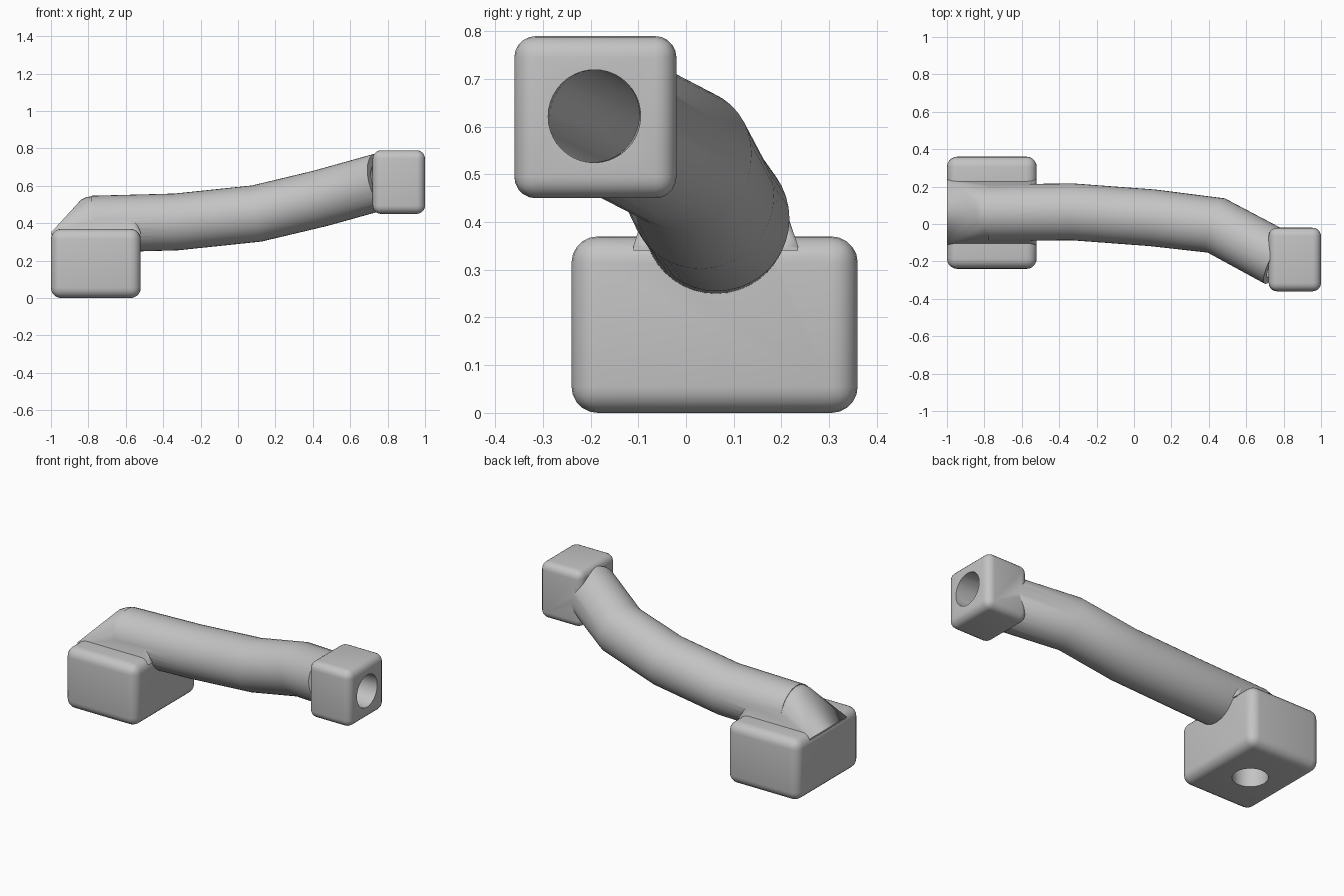
import bpy, bmesh, math
from mathutils import Vector

if "Cube" in bpy.data.objects:
    bpy.data.objects.remove(bpy.data.objects["Cube"])

grey = bpy.data.materials.new("light grey")
grey.use_nodes = True
COLOUR = (0.55, 0.55, 0.55, 1)
grey.diffuse_color = COLOUR
grey.node_tree.nodes["Principled BSDF"].inputs["Base Color"].default_value = COLOUR


def finish(name, bm):
    bmesh.ops.recalc_face_normals(bm, faces=bm.faces)
    mesh = bpy.data.meshes.new(name)
    bm.to_mesh(mesh)
    bm.free()
    mesh.materials.append(grey)
    obj = bpy.data.objects.new(name, mesh)
    bpy.context.collection.objects.link(obj)
    return obj


def block(name, low, high, radius):
    """Box between two corners with rounded edges."""
    bm = bmesh.new()
    bmesh.ops.create_cube(bm, size=1)
    low, high = Vector(low), Vector(high)
    for v in bm.verts:
        v.co = (low + high) / 2 + v.co * (high - low)
    bmesh.ops.bevel(bm, geom=bm.edges[:], offset=radius, segments=5,
                    profile=0.5, affect='EDGES')
    return finish(name, bm)


def sweep(name, path, radius, sides=40):
    """Round pipe along a path, with a ring at each point."""
    bm = bmesh.new()
    path = [Vector(p) for p in path]
    rings = []
    for i, p in enumerate(path):
        into = (p - path[i - 1]).normalized() if i else Vector()
        out = (path[i + 1] - p).normalized() if i + 1 < len(path) else Vector()
        t = (into + out).normalized()
        side = (Vector((0, 1, 0)) - t * t.y).normalized()
        up = t.cross(side)
        angles = [math.tau * k / sides for k in range(sides)]
        rings.append([bm.verts.new(p + radius * (side * math.cos(a) + up * math.sin(a)))
                      for a in angles])
    for a, b in zip(rings, rings[1:]):
        for k in range(sides):
            n = (k + 1) % sides
            bm.faces.new((a[k], a[n], b[n], b[k]))
    bm.faces.new(rings[0])
    bm.faces.new(rings[-1])
    return finish(name, bm)


def boolean(target, tool, operation):
    mod = target.modifiers.new(tool.name, 'BOOLEAN')
    mod.operation, mod.object, mod.solver = operation, tool, 'EXACT'
    tool.hide_render = True
    bpy.context.view_layer.objects.active = target
    bpy.ops.object.modifier_apply(modifier=mod.name)


# Blocks at the two ends
base = block("base_block", (-1, -0.24, 0), (-0.52, 0.36, 0.37), 0.055)
end = block("end_block", (0.72, -0.36, 0.45), (1, -0.02, 0.79), 0.045)

# Curved pipe between them
bends = [(-0.33, 0.065, 0.407), (0.10, 0.033, 0.452), (0.44, -0.008, 0.533)]
pipe = sweep("curved_pipe", [(-0.78, 0.06, 0.395)] + bends + [(0.77, -0.185, 0.625)], 0.152)

# Square to round hood over the base
bm = bmesh.new()
for x in (-1, -0.52):
    for y in (-0.11, 0.235):
        for z in (0.34, 0.35):
            bm.verts.new((x, y, z))
for x, r in ((-0.84, 0.13), (-0.81, 0.145), (-0.77, 0.15), (-0.6, 0.15)):
    for k in range(21):
        a = math.pi * k / 20
        bm.verts.new((x, 0.061 + r * math.cos(a), 0.395 + r * math.sin(a)))
hull = bmesh.ops.convex_hull(bm, input=bm.verts[:])
spare = {g for g in hull["geom_interior"] + hull["geom_unused"]
         if isinstance(g, bmesh.types.BMVert)}
bmesh.ops.delete(bm, geom=list(spare), context='VERTS')
hood = finish("base_hood", bm)

# Bore from the end block down to the underside of the base
bore = sweep("bore_cutter",
             [(-0.76, 0.06, -0.05), (-0.76, 0.06, 0.32), (-0.69, 0.06, 0.397)] + bends
             + [(0.74, -0.192, 0.622), (1.05, -0.192, 0.622)], 0.0975)

for part in (hood, base, end):
    boolean(pipe, part, 'UNION')
boolean(pipe, bore, 'DIFFERENCE')
for helper in (hood, base, end, bore):
    bpy.data.objects.remove(helper)
pipe.name = "pipe_with_end_blocks"

bpy.ops.object.select_all(action='DESELECT')
pipe.select_set(True)
bpy.context.view_layer.objects.active = pipe
bpy.ops.object.shade_smooth_by_angle(angle=math.radians(30))
